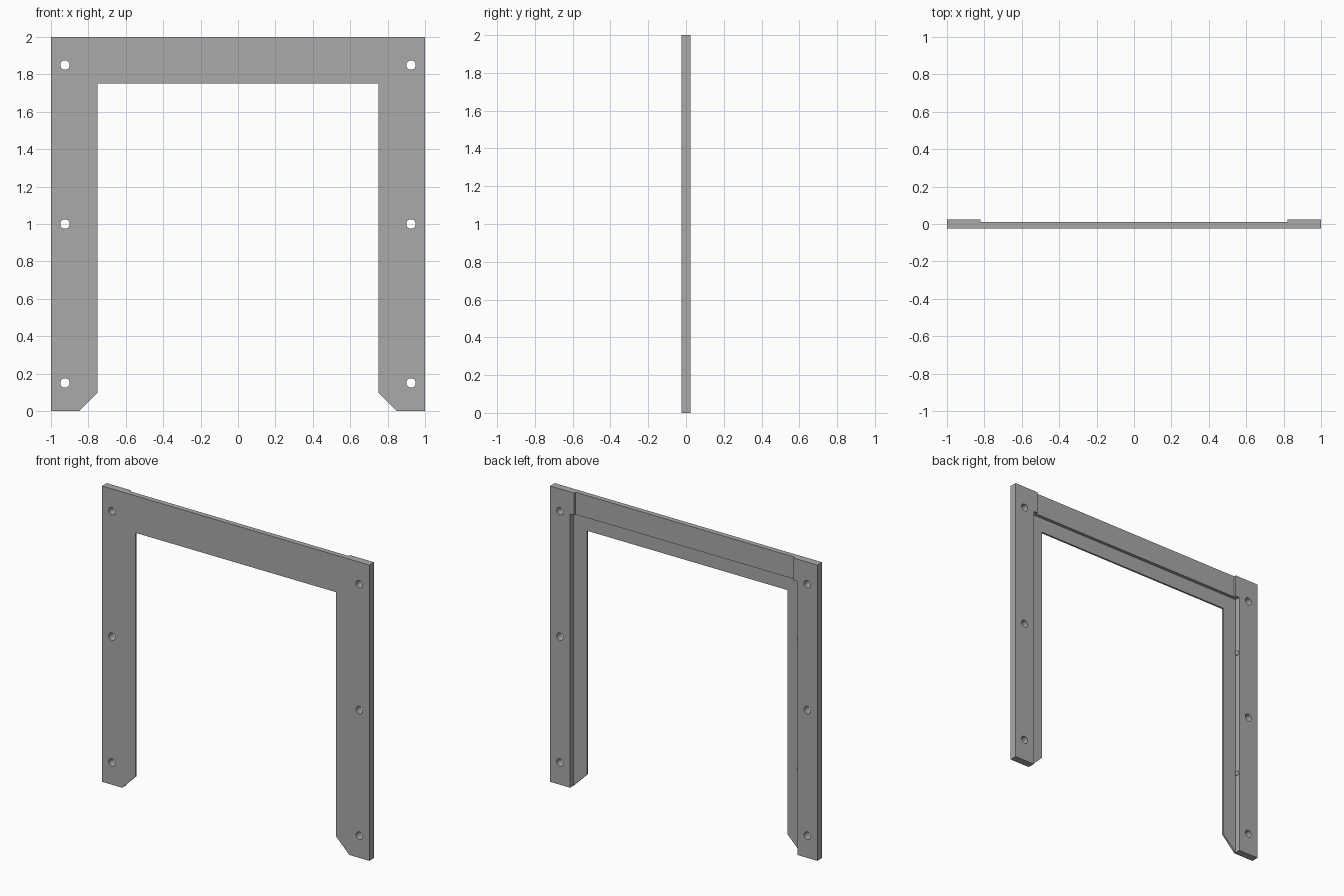
import bpy
import bmesh
from mathutils import Matrix, Vector

cube = bpy.data.objects.get("Cube")
if cube:
    bpy.data.objects.remove(cube, do_unlink=True)

FRONT, BACK = -0.025, 0.025      # outer faces of the frame
LIP, BAR = -0.012, 0.01          # rear faces of the thin lip and top bar
STRIP, CORNER = 0.85, 0.82       # inner edges of leg strips and corner blocks
STEP_Z = 1.85

grey = bpy.data.materials.new("grey")
grey.use_nodes = True
colour = (0.4, 0.4, 0.4, 1)
grey.diffuse_color = colour
grey.node_tree.nodes["Principled BSDF"].inputs["Base Color"].default_value = colour


def make_object(name, bm):
    bmesh.ops.recalc_face_normals(bm, faces=bm.faces)
    mesh = bpy.data.meshes.new(name)
    bm.to_mesh(mesh)
    bm.free()
    mesh.materials.append(grey)
    obj = bpy.data.objects.new(name, mesh)
    bpy.context.scene.collection.objects.link(obj)
    return obj


def extrude_profile(name, points, y0, y1):
    bm = bmesh.new()
    face = bm.faces.new([bm.verts.new((x, y0, z)) for x, z in points])
    out = bmesh.ops.extrude_face_region(bm, geom=[face])
    moved = [v for v in out["geom"] if isinstance(v, bmesh.types.BMVert)]
    bmesh.ops.translate(bm, verts=moved, vec=Vector((0, y1 - y0, 0)))
    return make_object(name, bm)


def block(name, half_width, z0, z1, y0, y1):
    w = half_width
    return extrude_profile(name, [(-w, z0), (w, z0), (w, z1), (-w, z1)], y0, y1)


def cylinder(name, x, z):
    bm = bmesh.new()
    turn = Matrix.Translation((x, 0, z)) @ Matrix.Rotation(1.5708, 4, 'X')
    bmesh.ops.create_cone(bm, cap_ends=True, segments=32, radius1=0.025,
                          radius2=0.025, depth=0.2, matrix=turn)
    return make_object(name, bm)


# Arch-shaped frame with chamfered feet
half = [(1, 2), (1, 0), (STRIP, 0), (0.75, 0.1), (0.75, 1.75)]
outline = half + [(-x, z) for x, z in reversed(half)]
frame = extrude_profile("door_frame", outline, FRONT, BACK)

# Rear rebate, top bar relief and screw holes
cutters = [block("rebate_cutter", STRIP, -0.1, STEP_Z, LIP, 0.1),
           block("bar_cutter", CORNER, 1.8, 2.1, BAR, 0.1)]
for side in (-1, 1):
    for z in (0.15, 1.0, 1.85):
        cutters.append(cylinder("hole_cutter", side * 0.925, z))

for cutter in cutters:
    cutter.hide_render = True
    mod = frame.modifiers.new("cut", 'BOOLEAN')
    mod.operation = 'DIFFERENCE'
    mod.solver = 'EXACT'
    mod.object = cutter

# Bake the cuts and remove the cutters
graph = bpy.context.evaluated_depsgraph_get()
cut_mesh = bpy.data.meshes.new_from_object(frame.evaluated_get(graph))
frame.modifiers.clear()
frame.data = cut_mesh
for cutter in cutters:
    bpy.data.objects.remove(cutter, do_unlink=True)

# Small catch bumps on the inner step of one leg
for name, z in (("lower_catch", 0.57), ("upper_catch", 1.45)):
    bm = bmesh.new()
    bmesh.ops.create_uvsphere(bm, u_segments=16, v_segments=8, radius=0.015,
                              matrix=Matrix.Translation((-STRIP, 0.005, z)))
    bump = make_object(name, bm)
    for poly in bump.data.polygons:
        poly.use_smooth = True
